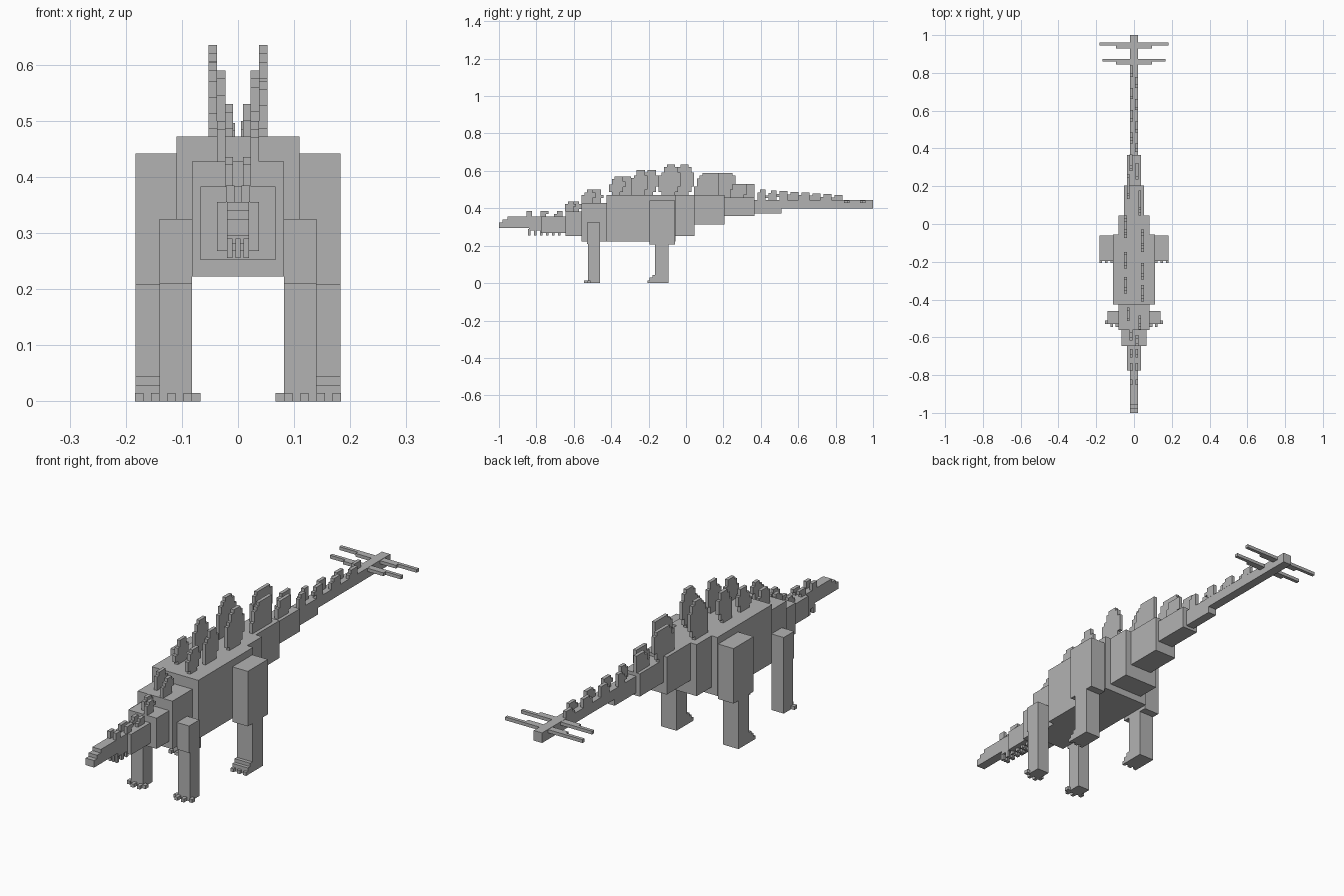
import bpy, bmesh
from math import sin, pi

cube = bpy.data.objects.get("Cube")
if cube:
    bpy.data.objects.remove(cube, do_unlink=True)

grey = bpy.data.materials.new("plain grey")
grey.use_nodes = True
colour = (0.45, 0.45, 0.45, 1)
grey.diffuse_color = colour
grey.node_tree.nodes["Principled BSDF"].inputs["Base Color"].default_value = colour
STEP = 0.0147  # thickness of the fine details


def finish(name, bm):
    bmesh.ops.recalc_face_normals(bm, faces=bm.faces[:])
    mesh = bpy.data.meshes.new(name)
    bm.to_mesh(mesh)
    bm.free()
    mesh.materials.append(grey)
    bpy.context.collection.objects.link(bpy.data.objects.new(name, mesh))


def block(name, xs, ys, zs):
    bm = bmesh.new()
    for v in bmesh.ops.create_cube(bm, size=1)["verts"]:
        v.co = [span[c > 0] for span, c in zip((xs, ys, zs), v.co)]
    finish(name, bm)


def plate(name, x, start, length, base, top, fullness=1):
    """Leaf-shaped upright plate with stepped edges, leaning back."""
    count = round((top - base) / STEP)
    rise = (top - base) / count
    front, back = [], []
    for row in range(count):
        t = (row + 0.5) / count
        centre = start + length * (0.42 + 0.2 * t)
        half = length / 2 * sin(pi * (0.2 + 0.7 * t)) ** fullness
        near = round((centre - half) / STEP) * STEP
        far = max(round((centre + half) / STEP) * STEP, near + STEP)
        for z in (base + row * rise, base + (row + 1) * rise):
            front.append((near, z))
            back.append((far, z))
    bm = bmesh.new()
    bm.faces.new([bm.verts.new((x - STEP / 2, y, z)) for y, z in front + back[::-1]])
    bmesh.ops.remove_doubles(bm, verts=bm.verts[:], dist=STEP / 10)
    side = bmesh.ops.extrude_face_region(bm, geom=bm.faces[:])["geom"]
    moved = [g for g in side if isinstance(g, bmesh.types.BMVert)]
    bmesh.ops.translate(bm, vec=(STEP, 0, 0), verts=moved)
    finish(name, bm)


# Snout to tail: half width, rear end, underside and top of each block
front_end = -1
for name, half, rear_end, low, high in (
        ("snout_tip", 0.02, -0.98, 0.295, 0.325),
        ("snout", 0.02, -0.955, 0.295, 0.34),
        ("head", 0.02, -0.84, 0.295, 0.355),
        ("jaw", 0.02, -0.775, 0.28, 0.355),
        ("neck", 0.037, -0.645, 0.268, 0.355),
        ("neck_base", 0.067, -0.56, 0.252, 0.383),
        ("shoulders", 0.082, -0.425, 0.222, 0.427),
        ("body", 0.11, -0.055, 0.222, 0.472),
        ("hips", 0.082, 0.045, 0.252, 0.472),
        ("tail_root", 0.053, 0.205, 0.312, 0.472),
        ("tail_upper", 0.037, 0.365, 0.36, 0.457),
        ("tail_middle", 0.02, 0.51, 0.372, 0.443),
        ("tail_tip", 0.02, 1, 0.4, 0.443)):
    block(name, (-half, half), (front_end, rear_end), (low, high))
    front_end = rear_end

# Throat studs in three rows
for row in range(6):
    y = -0.845 + row * 0.032
    for x in (-STEP, 0, STEP):
        block("throat_stud", (x - STEP / 3, x + STEP / 3), (y, y + STEP), (0.255, 0.29))

# Legs, feet and toes, mirrored
for side, sign in (("left", 1), ("right", -1)):
    def limb(name, inner, outer, ys, zs):
        block(f"{side}_{name}", sorted((sign * inner, sign * outer)), ys, zs)

    limb("front_thigh", 0.082, 0.14, (-0.53, -0.46), (0.21, 0.325))
    limb("front_shin", 0.082, 0.14, (-0.523, -0.46), (0, 0.21))
    for x in (0.082, 0.111):
        limb("front_toe", x, x + STEP, (-0.545, -0.523), (0, STEP))
    for x in (0.067, 0.14):
        limb("front_side_toe", x, x + STEP, (-0.53, -0.51), (0, STEP))

    limb("hind_thigh", 0.11, 0.183, (-0.195, -0.06), (0.207, 0.442))
    limb("hind_shin", 0.11, 0.183, (-0.165, -0.093), (0, 0.207))
    limb("hind_heel", 0.11, 0.183, (-0.18, -0.165), (0, 3 * STEP))
    limb("hind_foot", 0.11, 0.183, (-0.195, -0.18), (0, 2 * STEP))
    for toe in range(3):
        x = 0.11 + 2 * STEP * toe
        limb("hind_toe", x, x + STEP, (-0.207, -0.195), (0, STEP))

# Tail spikes, thicker near the tail
for name, y, reach in (("front", 0.86, 0.168), ("rear", 0.945, 0.183)):
    height = (0.428, 0.442)
    block(name + "_tail_spike", (-reach, reach), (y, y + STEP), height)
    block(name + "_spike_root", (-0.095, 0.095), (y - STEP, y), height)

# Back plates in staggered pairs: offset, start, length, base, top, fullness
for name, x, start, length, base, top, fullness in (
        ("neck_base", 0.016, -0.645, 0.05, 0.383, 0.435, 1),
        ("shoulder", 0.03, -0.56, 0.07, 0.427, 0.5, 1),
        ("front_back", 0.045, -0.41, 0.08, 0.472, 0.57, 1),
        ("middle_back", 0.045, -0.295, 0.09, 0.472, 0.605, 1),
        ("tall_back", 0.045, -0.15, 0.12, 0.472, 0.635, 1),
        ("hip", 0.03, 0.05, 0.13, 0.457, 0.59, 0.4),
        ("tail_root", 0.016, 0.235, 0.085, 0.457, 0.53, 0.4)):
    plate(name + "_left_plate", x, start, length, base, top, fullness)
    plate(name + "_right_plate", -x, start + 0.6 * length, length, base, top, fullness)

# Little plates along the tail, alternating and shrinking
for i in range(8):
    x = 0.013 * (-1) ** i
    plate("tail_plate", x, 0.375 + i * 0.058, 0.055, 0.443, 0.5 - 0.004 * i)

# Little plates along the neck
for i in range(3):
    for x in (-0.014, 0.014):
        plate("neck_plate", x, -0.855 + i * 0.075, 0.04, 0.355, 0.385)
